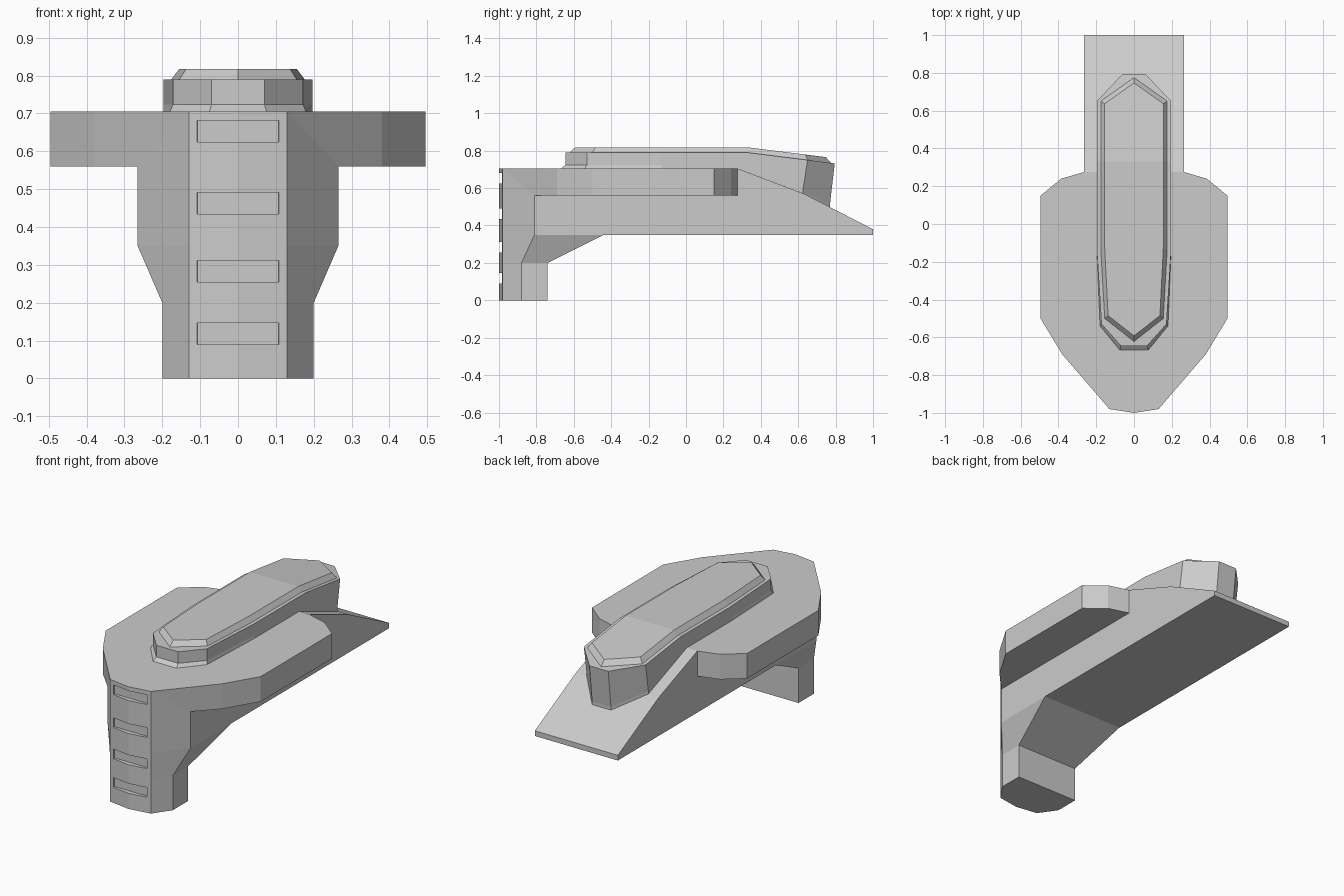
import bpy, bmesh

if "Cube" in bpy.data.objects:
    bpy.data.objects.remove(bpy.data.objects["Cube"])


def build(name, faces):
    """Make an object from right-half faces, welded and mirrored across x = 0."""
    bm, seen = bmesh.new(), {}

    def vert(p):
        key = tuple(round(v, 5) + 0.0 for v in p)
        if key not in seen:
            seen[key] = bm.verts.new(key)
        return seen[key]

    for face in faces:
        for s in (1, -1):
            vs = list(dict.fromkeys(vert((s * x, y, z)) for x, y, z in face))
            if len(vs) > 2:
                bm.faces.new(vs[::s])
    bmesh.ops.recalc_face_normals(bm, faces=bm.faces)
    me = bpy.data.meshes.new(name)
    bm.to_mesh(me)
    bm.free()
    ob = bpy.data.objects.new(name, me)
    bpy.context.collection.objects.link(ob)
    return ob


def at(points, z):
    return [(x, y, z) for x, y in points]


def bands(lower, upper):
    return [[lower[i], lower[i + 1], upper[i + 1], upper[i]]
            for i in range(len(lower) - 1)]


def top_strips(ring):
    """Close a half ring with cross strips running to the centre line."""
    return [[p, q, (0, q[1], q[2]), (0, p[1], p[2])] for p, q in zip(ring, ring[1:])]


# Body: front column, wide deck and wedge-tailed hull in one closed shell
W = 0.265
nose = [(0, -1), (0.13, -0.98)]
foot = nose + [(0.2, -0.88), (0.2, -0.74), (0, -0.74)]
neck = nose + [(W, -0.81), (W, -0.44), (0, -0.44)]
rim = [(0.38, -0.69), (0.495, -0.5), (0.495, 0.15), (0.385, 0.24), (W, 0.275)]
f0, f1, n = at(foot, 0), at(foot, 0.2), at(neck, 0.35)
nose_top = at(nose, 0.705)
under = at([(W, -0.81)] + rim, 0.56)
deck = at(nose + rim, 0.705)
tail = [deck[-1], (W, 0.63, 0.57), (W, 1, 0.38), (W, 1, 0.35)]
faces = [f0] + bands(f0, f1) + bands(f1, n)
faces += bands(n[:2], nose_top)
faces += [[n[1], n[2], under[0], nose_top[1]]]
faces += bands(under, deck[1:])
faces += [under, deck + [(0, 0.275, 0.705)]]
faces += [[n[2], n[3]] + tail[::-1] + [under[-1], under[0]]]
faces += top_strips(tail[:3])
faces += [[tail[2], tail[3], (0, 1, 0.35), (0, 1, 0.38)]]
faces += [[n[3], tail[3], (0, 1, 0.35), n[4]]]
body = build("body", faces)

# Four shallow slots cut into the column front
cuts = []
for z in (0.09, 0.255, 0.435, 0.625):
    a = [(0, -1.05), (0.112, -1.05), (0.107, -0.972), (0, -0.972)]
    lo, hi = at(a, z), at(a, z + 0.056)
    cuts += bands(lo, hi) + [lo, hi]
cutter = build("slot_cutter", cuts)
cutter.hide_render = True
mod = body.modifiers.new("slots", 'BOOLEAN')
mod.operation, mod.solver, mod.object = 'DIFFERENCE', 'EXACT', cutter
bpy.context.view_layer.objects.active = body
bpy.ops.object.modifier_apply(modifier=mod.name)
bpy.data.objects.remove(cutter)


# Raised spine along the deck, overhanging the tail slope
def drop(y):
    return max(0, y - 0.33) * 0.125


def ground(y):
    return 0.705 - max(0, min(y, 0.63) - 0.275) * 0.38 - max(0, y - 0.63) * 0.514


wall = [(0, -0.645), (0.07, -0.645), (0.172, -0.53), (0.197, -0.13), (0.197, 0.275),
        (0.197, 0.33), (0.197, 0.65), (0.06, 0.795), (0, 0.795)]
skirt = [(0, -0.668), (0.075, -0.668), (0.18, -0.54)] + wall[3:]
tuck = lambda y: y - 0.025 if y > 0.5 else y
base = [(x, tuck(y), ground(tuck(y))) for x, y in skirt]
step = [(x, tuck(y), ground(tuck(y)) + 0.018) for x, y in wall]
ledge = [(x, y, 0.79 - drop(y)) for x, y in wall]
build("spine", bands(base, step) + bands(step, ledge) + top_strips(ledge))

# Chamfered cap on the spine
outer = [(0, -0.622), (0.155, -0.5), (0.176, -0.13), (0.176, 0.33), (0.176, 0.65), (0, 0.775)]
inner = [(0, -0.592), (0.137, -0.485), (0.155, -0.13), (0.155, 0.33), (0.155, 0.637), (0, 0.747)]
lower = [(x, y, 0.79 - drop(y)) for x, y in outer]
upper = [(x, y, 0.818 - drop(y)) for x, y in inner]
build("spine_cap", bands(lower, upper) + top_strips(upper))
